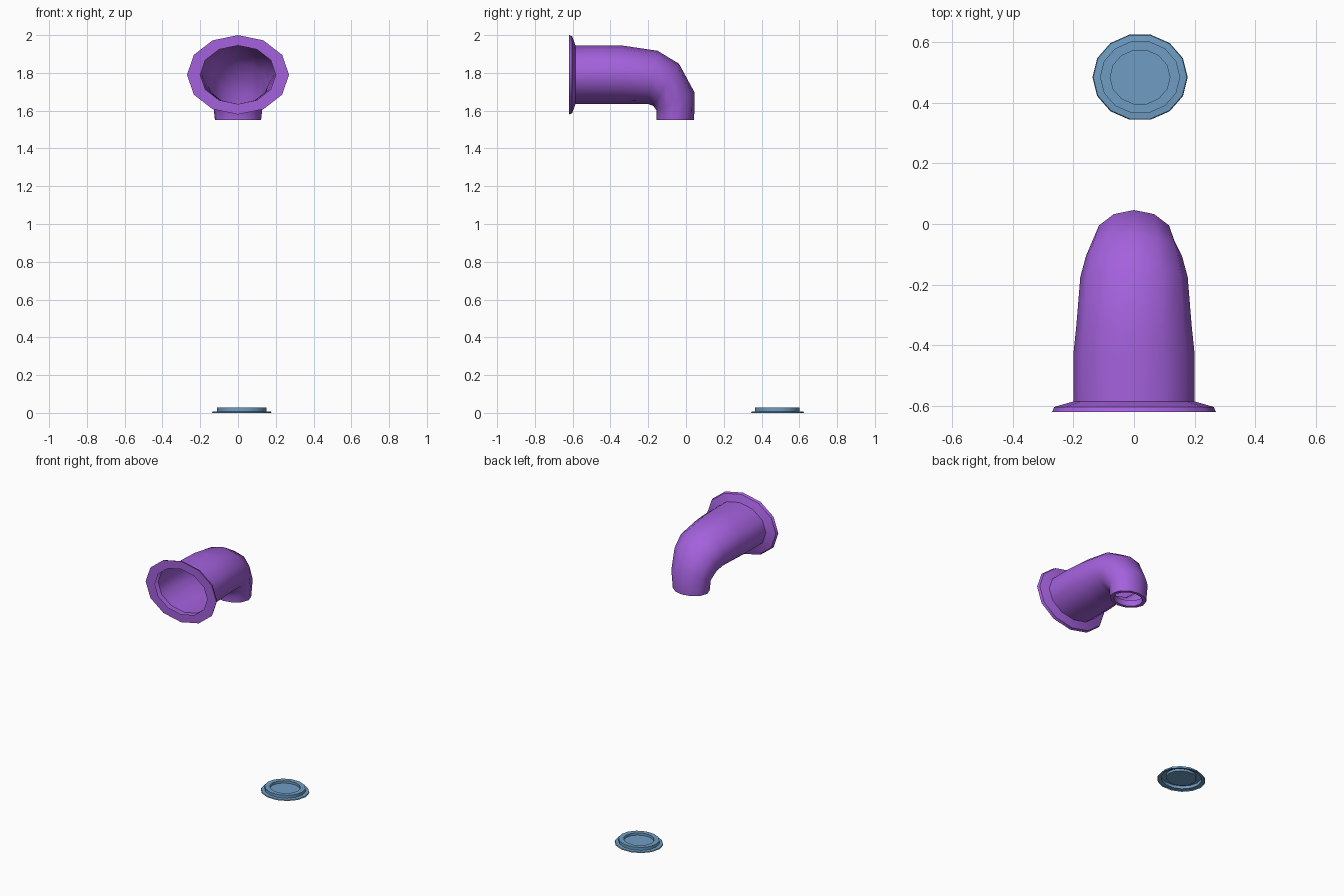
import bpy, bmesh, math
from mathutils import Vector

if "Cube" in bpy.data.objects:
    bpy.data.objects.remove(bpy.data.objects["Cube"])


def loft(name, rings, sides, color, cap=False, angle=40):
    """Skin elliptical rings given as (centre, axis_u, axis_v)."""
    bm = bmesh.new()
    loops = []
    for c, u, v in rings:
        loop = []
        for i in range(sides):
            a = 2 * math.pi * i / sides
            loop.append(bm.verts.new(c + u * math.cos(a) + v * math.sin(a)))
        loops.append(loop)
    for a, b in zip(loops, loops[1:]):
        for i in range(sides):
            j = (i + 1) % sides
            bm.faces.new((a[i], a[j], b[j], b[i]))
    if cap:
        bm.faces.new(loops[-1])
    mesh = bpy.data.meshes.new(name)
    bm.to_mesh(mesh)
    bm.free()
    ob = bpy.data.objects.new(name, mesh)
    bpy.context.collection.objects.link(ob)
    mat = bpy.data.materials.new(name + "_color")
    mat.diffuse_color = (*color, 1)
    mat.use_nodes = True
    mat.node_tree.nodes["Principled BSDF"].inputs["Base Color"].default_value = mat.diffuse_color
    mesh.materials.append(mat)
    bpy.ops.object.select_all(action='DESELECT')
    ob.select_set(True)
    bpy.context.view_layer.objects.active = ob
    bpy.ops.object.shade_smooth_by_angle(angle=math.radians(angle))
    return ob


def section(outer, inner, half_width):
    """Pipe ring from its outer-bend and inner-bend (y, z) points."""
    o, i = Vector((0, *outer)), Vector((0, *inner))
    return (o + i) / 2, (o - i) / 2, Vector((half_width, 0, 0))


def upright(y, rx, rz):
    return section((y, 1.79 + rz), (y, 1.79 - rz), rx)


# Bent pipe: flange around the mouth, tapering elbow, inset rim at the low end
pipe = [
    upright(-0.62, 0.20, 0.155),
    upright(-0.62, 0.27, 0.21),
    upright(-0.603, 0.263, 0.204),
    upright(-0.585, 0.20, 0.155),
    upright(-0.43, 0.20, 0.155),
    section((-0.34, 1.945), (-0.33, 1.635), 0.19),
    section((-0.15, 1.917), (-0.20, 1.635), 0.177),
    section((-0.037, 1.848), (-0.172, 1.625), 0.158),
    section((0.046, 1.695), (-0.156, 1.60), 0.133),
    section((0.043, 1.55), (-0.157, 1.55), 0.122),
    section((0.023, 1.55), (-0.137, 1.55), 0.098),
    section((0.023, 1.59), (-0.137, 1.59), 0.098),
]
loft("elbow_pipe", pipe, 12, (0.37, 0.12, 0.72))

# Floor plate: thin flanged disc with a sunken top
profile = [(0.157, 0), (0.154, 0.006), (0.132, 0.008), (0.132, 0.028),
           (0.0985, 0.028), (0.0985, 0.012)]
plate = [(Vector((0.02, 0.484, z)), Vector((r, 0, 0)), Vector((0, r * 0.915, 0)))
         for r, z in profile]
loft("floor_plate", plate, 14, (0.16, 0.34, 0.55), cap=True)
